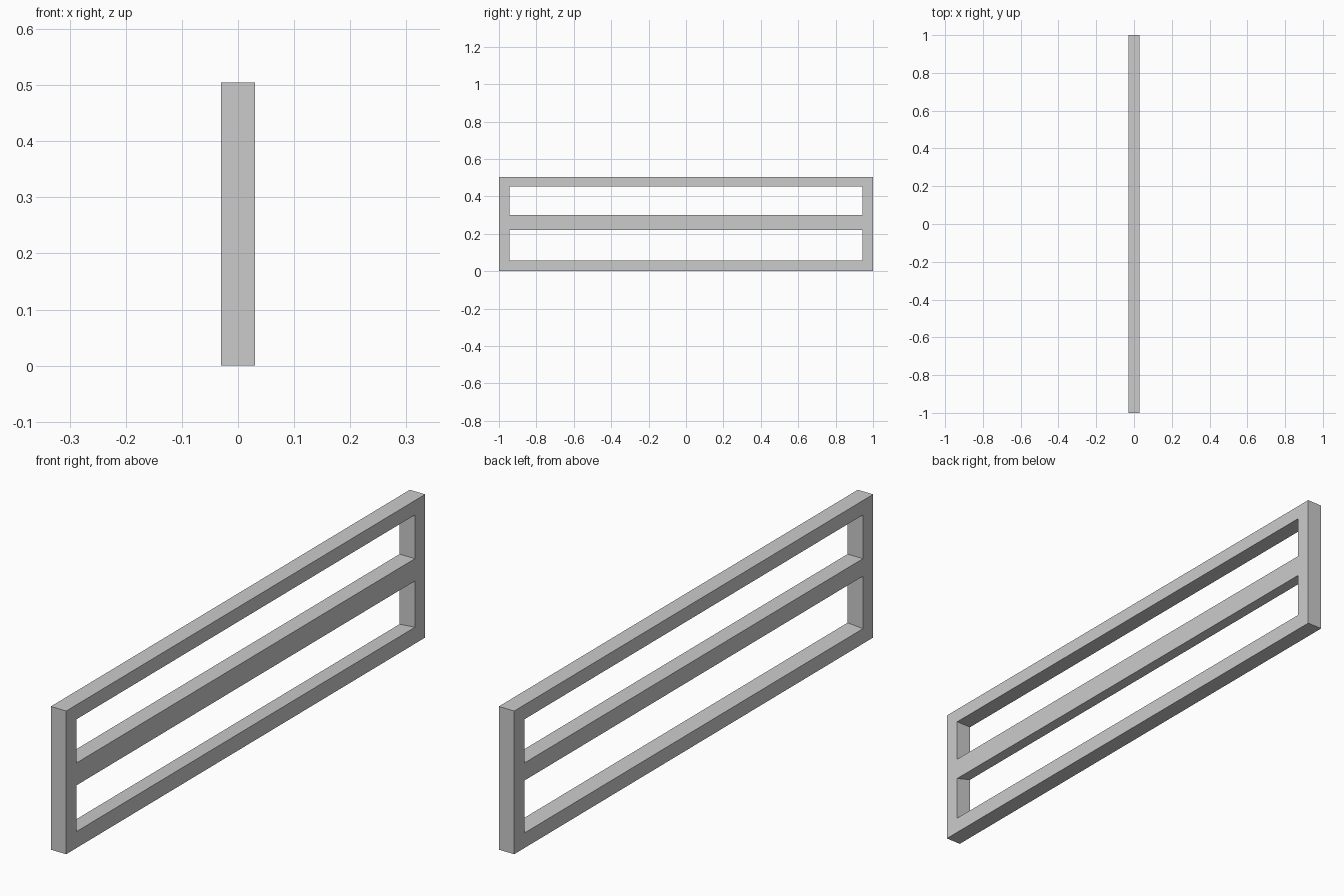
import bpy, bmesh

if "Cube" in bpy.data.objects:
    bpy.data.objects.remove(bpy.data.objects["Cube"])

HALF_X, HALF_Y, TOP = 0.03, 1.0, 0.505
INNER_Y = 0.943


def prism(name, profile, half_y):
    """Extrude an (x, z) profile along y."""
    bm = bmesh.new()
    face = bm.faces.new([bm.verts.new((x, -half_y, z)) for x, z in profile])
    ext = bmesh.ops.extrude_face_region(bm, geom=[face])
    verts = [g for g in ext["geom"] if isinstance(g, bmesh.types.BMVert)]
    bmesh.ops.translate(bm, verts=verts, vec=(0, 2 * half_y, 0))
    bmesh.ops.recalc_face_normals(bm, faces=bm.faces)
    mesh = bpy.data.meshes.new(name)
    bm.to_mesh(mesh)
    bm.free()
    obj = bpy.data.objects.new(name, mesh)
    bpy.context.collection.objects.link(obj)
    return obj


def opening_profile(left, right):
    """Slot profile through the panel; left/right are (bottom, top) at each face,
    continued in a straight line to twice the panel depth."""
    ends = [(1.5 * l - 0.5 * r, 1.5 * r - 0.5 * l) for l, r in zip(left, right)]
    (b0, b1), (t0, t1) = ends
    w = 2 * HALF_X
    return [(-w, b0), (w, b1), (w, t1), (-w, t0)]


# Outer panel
frame = prism("rail_frame", [(-HALF_X, 0), (HALF_X, 0), (HALF_X, TOP), (-HALF_X, TOP)], HALF_Y)

# Two long openings leave the posts, rails and middle bar with its slanted underside
openings = {
    "lower_opening": ((0.053, 0.238), (0.058, 0.221)),
    "upper_opening": ((0.30, 0.454), (0.30, 0.454)),
}
for name, (left, right) in openings.items():
    cutter = prism(name, opening_profile(left, right), INNER_Y)
    cutter.hide_render = True
    cutter.display_type = 'WIRE'
    mod = frame.modifiers.new(name, 'BOOLEAN')
    mod.operation = 'DIFFERENCE'
    mod.solver = 'EXACT'
    mod.object = cutter
